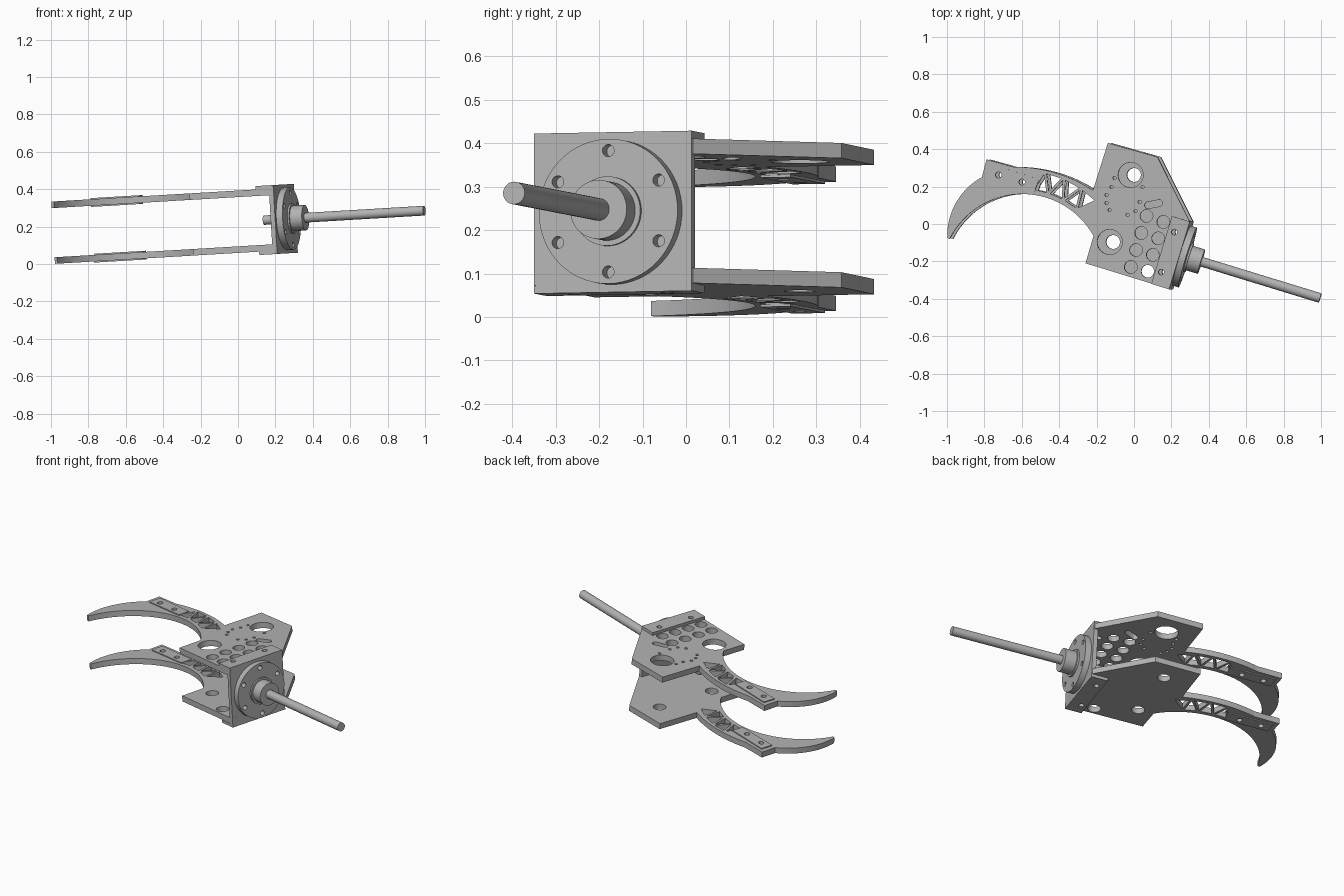
import bpy, bmesh
from math import cos, sin, pi, radians
from mathutils import Matrix, Vector

cube = bpy.data.objects.get("Cube")
if cube:
    bpy.data.objects.remove(cube)

grey = bpy.data.materials.new("machined grey")
grey.use_nodes = True
grey.diffuse_color = (0.45, 0.45, 0.45, 1)
grey.node_tree.nodes["Principled BSDF"].inputs["Base Color"].default_value = (0.45, 0.45, 0.45, 1)

# Whole assembly leans slightly about the top plate
PIVOT = Matrix.Translation((0, 0, 0.393))
TILT = PIVOT @ Matrix.Rotation(radians(-3.4), 4, 'Y') @ PIVOT.inverted()

# Shaft frame: x runs along the bracket, y is up, z points out along the shaft
YAW = radians(17)
N = Vector((cos(YAW), -sin(YAW), 0))
T = Vector((sin(YAW), cos(YAW), 0))
SHAFT = Matrix((T, (0, 0, 1), N)).transposed().to_4x4()


def circle(c, r, n=32):
    return [(c[0] + r * cos(2 * pi * i / n), c[1] + r * sin(2 * pi * i / n)) for i in range(n)]


def arc(a, m, b, n=24):
    """Points on the circle from a through m to b."""
    a, m, b = Vector(a), Vector(m), Vector(b)
    d = 2 * (a.x * (m.y - b.y) + m.x * (b.y - a.y) + b.x * (a.y - m.y))
    q = [p.length_squared for p in (a, m, b)]
    c = Vector((q[0] * (m.y - b.y) + q[1] * (b.y - a.y) + q[2] * (a.y - m.y),
                q[0] * (b.x - m.x) + q[1] * (a.x - b.x) + q[2] * (m.x - a.x))) / d
    turn = (a - c).angle_signed(m - c) + (m - c).angle_signed(b - c)
    out = []
    for i in range(n + 1):
        v = (a - c) @ Matrix.Rotation(turn * i / n, 2)
        out.append(c + v)
    if (out[-1] - b).length > 0.01:
        out = [c + (a - c) @ Matrix.Rotation(-turn * i / n, 2) for i in range(n + 1)]
    return [tuple(p) for p in out]


def plate(name, outline, low, high, holes=(), frame=Matrix()):
    """Flat part cut from an outline with holes, extruded from low to high."""
    curve = bpy.data.curves.new(name, 'CURVE')
    curve.dimensions = '2D'
    curve.fill_mode = 'BOTH'
    curve.extrude = (high - low) / 2
    for loop in [outline, *holes]:
        s = curve.splines.new('POLY')
        s.points.add(len(loop) - 1)
        for pt, (x, y) in zip(s.points, loop):
            pt.co = (x, y, 0, 1)
        s.use_cyclic_u = True
    obj = bpy.data.objects.new(name, curve)
    bpy.context.collection.objects.link(obj)
    bpy.ops.object.select_all(action='DESELECT')
    obj.select_set(True)
    bpy.context.view_layer.objects.active = obj
    bpy.ops.object.convert(target='MESH')
    obj = bpy.context.view_layer.objects.active
    bm = bmesh.new()
    bm.from_mesh(obj.data)
    bmesh.ops.remove_doubles(bm, verts=bm.verts, dist=0.00005)
    bmesh.ops.recalc_face_normals(bm, faces=bm.faces)
    bmesh.ops.transform(bm, verts=bm.verts,
                        matrix=TILT @ frame @ Matrix.Translation((0, 0, (low + high) / 2)))
    bm.to_mesh(obj.data)
    bm.free()
    obj.data.materials.clear()
    obj.data.materials.append(grey)
    bpy.ops.object.shade_smooth_by_angle(angle=radians(30))
    return obj


# Side plate outline: body, arm and curved claw
outline = [(-0.26, -0.21), (0.19, -0.348), (0.297, 0.016), (0.126, 0.358), (-0.14, 0.433)]
outline += arc((-0.22, 0.18), (-0.41, 0.27), (-0.645, 0.305))
outline += [(-0.79, 0.345)]
outline += arc((-0.815, 0.25), (-0.945, 0.128), (-1.0, -0.075))
outline += arc((-0.987, -0.08), (-0.60, 0.16), (-0.217, -0.064), 40)

# Truss windows in the arm, alternating in and out
ARM = (-0.602, -0.275)
truss = []
for k in range(6):
    a = 77.5 - 5.5 * k
    base, tip = (0.56, 0.472) if k % 2 else (0.463, 0.553)
    truss.append([(ARM[0] + r * cos(radians(t)), ARM[1] + r * sin(radians(t)))
                  for t, r in ((a - 4.2, base), (a + 4.2, base), (a, tip))])

pad = [(-0.767, 0.32), (-0.51, 0.24), (-0.532, 0.171), (-0.79, 0.245)]
pad_holes = [circle(c, 0.016, 20) for c in ((-0.725, 0.262), (-0.60, 0.224))]
lip_holes = [circle(c, 0.015, 20) for c in ((0.217, -0.043), (0.147, -0.257))]
shared = truss + pad_holes + lip_holes

# Upper plate openings: two large bores, lightening holes, slot, pin holes
big = [(-0.018, 0.262), (-0.13, -0.096)]
upper = [circle(c, 0.067, 40) for c in big]
for k in range(4):
    for c in ((0.067 - 0.028 * k, 0.043 - 0.091 * k), (0.157 - 0.028 * k, 0.011 - 0.088 * k)):
        upper.append(circle(c, 0.034))
slot = [circle(c, 0.018, 24) for c in ((0.075, 0.1), (0.135, 0.112))]
upper.append(slot[1][19:] + slot[1][:7] + slot[0][7:19])
for c in ((-0.104, 0.246), (-0.12, 0.198), (-0.147, 0.155), (-0.147, 0.112), (-0.131, 0.075),
          (-0.035, 0.048), (0.008, 0.07), (0.03, 0.118), (0.045, 0.198)):
    upper.append(circle(c, 0.009, 16))
lower = [circle(c, 0.037) for c in big + [(0.055, -0.256)]]

# Mounting lip along the bracket edge
OUT = 0.283
CENTRE = (-0.09, 0.2265)
lip = [tuple((N * n + T * t).xy) for n, t in
       ((OUT - 0.1, -0.279), (OUT, -0.279), (OUT, 0.1), (OUT - 0.1, 0.1))]

for side, z, holes in (("upper", 0.358, upper), ("lower", 0.06, lower)):
    top = z + 0.035
    plate(side + "_claw_plate", outline, z, top, shared + holes)
    plate(side + "_pad_top", pad, top, top + 0.006, pad_holes)
    plate(side + "_pad_bottom", pad, z - 0.006, z, pad_holes)
    lip_low = top if side == "upper" else z - 0.018
    plate(side + "_bracket_lip", lip, lip_low, lip_low + 0.018, lip_holes)

# End wall, bolted flange, stepped hub and shaft
wall = [(-0.279, 0.042), (0.1, 0.042), (0.1, 0.411), (-0.279, 0.411)]
plate("bracket_wall", wall, OUT - 0.025, OUT, frame=SHAFT)
bolts = [circle((CENTRE[0] + 0.14 * sin(k * pi / 3), CENTRE[1] + 0.14 * cos(k * pi / 3)), 0.014, 20)
         for k in range(6)]
plate("flange", circle(CENTRE, 0.167, 64), OUT, OUT + 0.035, bolts, SHAFT)
for name, r, low, high in (("hub_step", 0.08, OUT + 0.035, OUT + 0.045),
                           ("hub", 0.068, OUT + 0.045, OUT + 0.112),
                           ("shaft_stub", 0.025, OUT - 0.12, OUT - 0.025),
                           ("shaft", 0.026, OUT + 0.112, 1.06)):
    plate(name, circle(CENTRE, r, 48), low, high, frame=SHAFT)
